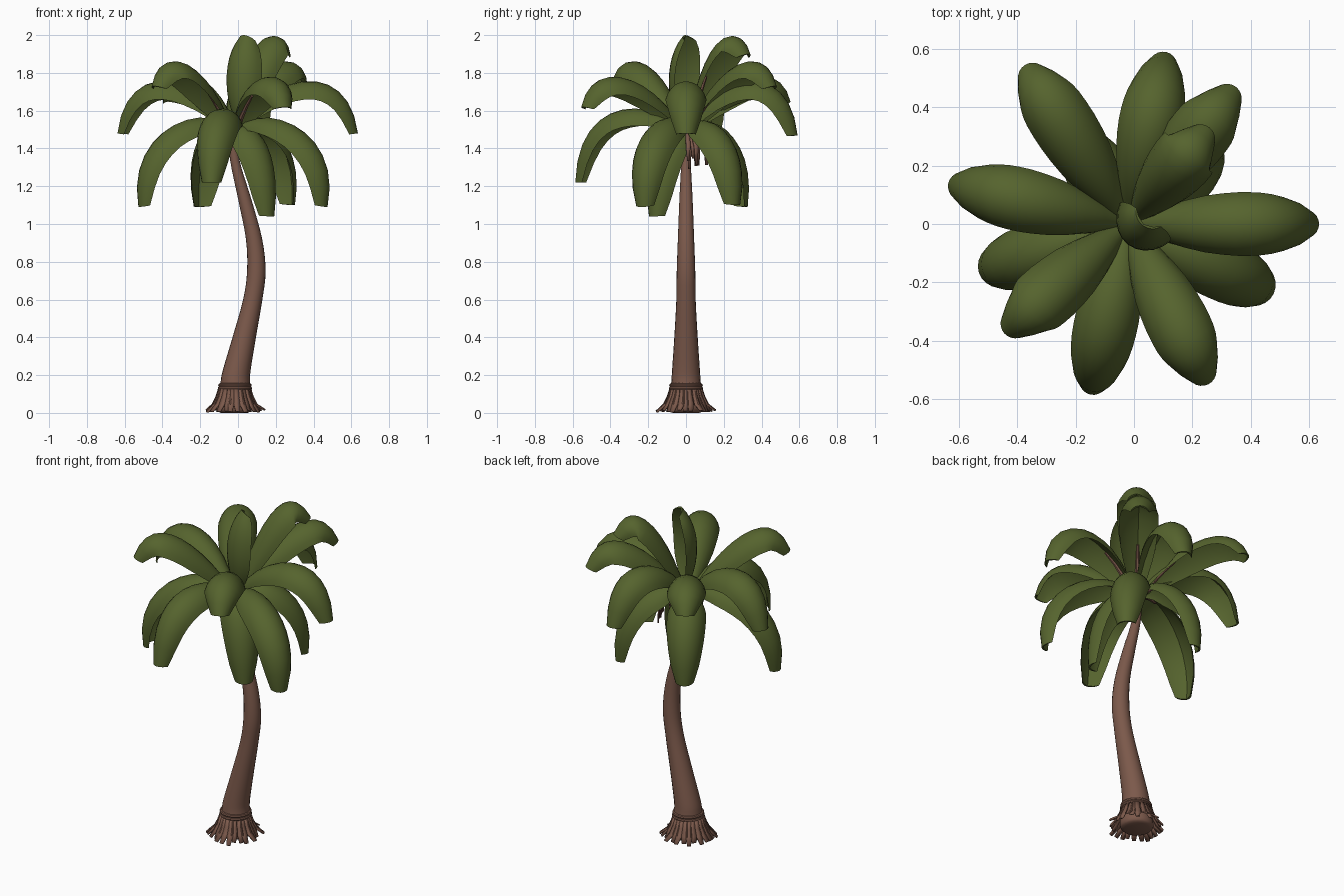
import bpy, bmesh, math, random
from mathutils import Vector

if "Cube" in bpy.data.objects:
    bpy.data.objects.remove(bpy.data.objects["Cube"])

random.seed(4)


def material(name, col):
    m = bpy.data.materials.new(name)
    m.diffuse_color = (*col, 1)
    m.use_nodes = True
    m.node_tree.nodes["Principled BSDF"].inputs["Base Color"].default_value = m.diffuse_color
    return m


GREEN = material("leaf green", (0.092, 0.126, 0.027))
BROWN = material("bark brown", (0.2, 0.1, 0.07))


def loft(name, rows, mat, closed=True, thick=0, angle=50):
    """Skin a list of equal-length point rows; closed rows are capped."""
    bm = bmesh.new()
    vs = [[bm.verts.new(p) for p in row] for row in rows]
    n = len(rows[0])
    for a, b in zip(vs, vs[1:]):
        for i in range(n if closed else n - 1):
            j = (i + 1) % n
            bm.faces.new((a[i], a[j], b[j], b[i]))
    if closed:
        bm.faces.new(vs[0])
        bm.faces.new(vs[-1])
    bmesh.ops.recalc_face_normals(bm, faces=bm.faces)
    me = bpy.data.meshes.new(name)
    bm.to_mesh(me)
    bm.free()
    for p in me.polygons:
        p.use_smooth = True
    me.set_sharp_from_angle(angle=math.radians(angle))
    me.materials.append(mat)
    ob = bpy.data.objects.new(name, me)
    bpy.context.collection.objects.link(ob)
    if thick:
        s = ob.modifiers.new("thickness", 'SOLIDIFY')
        s.thickness = thick
        s.offset = 0
    return ob


def ring(c, r, sides, u=Vector((1, 0, 0)), v=Vector((0, 1, 0))):
    return [c + u * r * math.cos(k * math.tau / sides) + v * r * math.sin(k * math.tau / sides)
            for k in range(sides)]


def smooth_path(pts, steps):
    """Catmull-Rom through points."""
    p = [pts[0]] + pts + [pts[-1]]
    out = []
    for i in range(1, len(p) - 2):
        a, b, c, d = p[i - 1:i + 3]
        for s in range(steps):
            t = s / steps
            out.append(0.5 * (2 * b + (c - a) * t + (2 * a - 5 * b + 4 * c - d) * t * t
                              + (3 * b - a - 3 * c + d) * t ** 3))
    return out + [pts[-1]]


# Trunk: x, z, radius along the S-bend
bend = [(-0.02, 0.0, 0.07), (-0.02, 0.025, 0.094), (-0.015, 0.15, 0.079), (-0.008, 0.22, 0.074),
        (0.033, 0.4, 0.062), (0.078, 0.6, 0.051), (0.097, 0.75, 0.049), (0.085, 0.92, 0.043),
        (0.036, 1.13, 0.035), (-0.017, 1.34, 0.025), (-0.03, 1.52, 0.026)]
path = smooth_path([Vector(p) for p in bend], 4)
loft("trunk", [ring(Vector((p.x, 0, p.y)), p.z, 20) for p in path], BROWN)

# Binding rings above the skirt
for i, (z, r) in enumerate([(0.13, 0.081), (0.147, 0.079)]):
    bpy.ops.mesh.primitive_torus_add(location=(-0.016, 0, z), major_radius=r, minor_radius=0.01,
                                     major_segments=24, minor_segments=8)
    ob = bpy.context.object
    ob.name = f"binding_ring_{i + 1}"
    ob.data.materials.append(BROWN)
    bpy.ops.object.shade_smooth_by_angle()


def strip(name, pts, widths, side, thick):
    """Flat hanging ribbon."""
    rows = [[p - side * w, p + side * w] for p, w in zip(pts, widths)]
    loft(name, rows, BROWN, closed=False, thick=thick, angle=30)


# Ragged fibre skirt at the foot
base = Vector((-0.018, 0, 0))
N = 26
for i in range(N):
    a = math.tau * (i + random.uniform(-0.25, 0.25)) / N
    out = Vector((math.cos(a), math.sin(a), 0))
    side = Vector((-out.y, out.x, 0))
    reach = random.uniform(0.13, 0.168)
    foot = random.uniform(0.004, 0.016)
    prof = [(0.083, 0.13), (0.097, 0.085), (0.117, 0.045), (reach, foot)]
    strip(f"skirt_fibre_{i + 1}", [base + out * r + Vector((0, 0, z)) for r, z in prof],
          [0.011, 0.014, 0.017, 0.011], side, 0.008)

# Fronds: tip x, y, z; heights and reaches of the two arch control points; width scale
CROWN = Vector((-0.02, 0, 1.51))
fronds = [
    (0.635, 0.00, 1.48, 1.83, 1.86, 0.35, 0.93, 1.0),     # spreading tier
    (-0.637, 0.14, 1.48, 1.83, 1.86, 0.35, 0.93, 1.0),
    (0.11, 0.59, 1.47, 1.83, 1.86, 0.35, 0.93, 1.0),
    (-0.15, -0.585, 1.22, 1.68, 1.67, 0.35, 0.98, 1.0),
    (0.255, -0.55, 1.62, 1.78, 1.90, 0.35, 0.87, 1.0),    # raised tier
    (-0.375, 0.545, 1.65, 1.78, 1.90, 0.35, 0.87, 1.0),
    (-0.445, -0.375, 1.73, 1.80, 2.01, 0.35, 0.82, 1.0),
    (0.35, 0.47, 1.73, 1.80, 2.01, 0.35, 0.82, 1.0),
    (0.26, 0.33, 1.90, 1.90, 2.14, 0.3, 0.72, 1.0),
    (0.01, 0.04, 2.00, 1.68, 1.88, -1.1, -1.1, 1.0),      # upright spear
    (0.47, -0.235, 1.09, 1.66, 1.49, 0.35, 1.15, 1.0),    # drooping tier
    (-0.525, -0.165, 1.09, 1.66, 1.49, 0.35, 1.13, 1.0),
    (-0.21, 0.32, 1.09, 1.62, 1.47, 0.35, 1.12, 1.0),
    (0.18, -0.18, 1.04, 1.57, 1.43, 0.35, 1.12, 1.0),
    (0.29, 0.27, 1.10, 1.63, 1.47, 0.35, 1.12, 1.0),
]
WIDTH = [0.03, 0.058, 0.081, 0.097, 0.105, 0.109, 0.109, 0.107, 0.102, 0.093, 0.079, 0.052]
# half of the top arc (across, drop), then the creased underside
ARC = [(math.sin(math.radians(15 * q)) / 0.966, 1.2 * (1 - math.cos(math.radians(15 * q))))
       for q in range(-5, 6)]
SECTION = ARC + [(0.6, 0.44), (0.0, 0.13), (-0.6, 0.44)]

for i, (tx, ty, tz, z1, z2, r1, r2, scale) in enumerate(fronds):
    flat = Vector((tx - CROWN.x, ty - CROWN.y, 0))
    R = flat.length
    out = flat.normalized()
    side = Vector((-out.y, out.x, 0))
    up = Vector((0, 0, 1))
    P = [CROWN + out * 0.02, CROWN + out * R * r1 + up * (z1 - 1.51),
         CROWN + out * R * r2 + up * (z2 - 1.51), Vector((tx, ty, tz))]
    if r1 < 0:  # the spear stands slightly forward of the crown
        P = [p + Vector((0.02, -0.045, 0)) for p in P]
    blade, stem = [], []
    n = len(WIDTH)
    for k, w in enumerate(WIDTH):
        t = k / (n - 1)
        s = 1 - t
        c = P[0] * s ** 3 + P[1] * 3 * s * s * t + P[2] * 3 * s * t * t + P[3] * t ** 3
        tan = ((P[1] - P[0]) * s * s + (P[2] - P[1]) * 2 * s * t + (P[3] - P[2]) * t * t).normalized()
        nor = tan.cross(side).normalized()
        hw = w * scale
        blade.append([c + side * hw * x - nor * hw * d for x, d in SECTION])
        if k < 4:
            stem.append(ring(c - nor * 0.018, 0.016 - 0.003 * k, 6, side, nor))
    loft(f"frond_{i + 1}", blade, GREEN, angle=40)
    loft(f"frond_stem_{i + 1}", stem, BROWN)

# Dry fibres hanging beside the crown
for i in range(9):
    a = math.radians(4 + 5 * i)
    out = Vector((math.cos(a), math.sin(a), 0))
    side = Vector((-out.y, out.x, 0))
    drop = random.uniform(1.29, 1.35)
    far = random.uniform(0.09, 0.17)
    prof = [(0.02, 1.51), (far * 0.7, 1.48), (far, 1.41), (far * 1.03, drop)]
    strip(f"crown_fibre_{i + 1}", [Vector((-0.02, 0, z)) + out * r for r, z in prof],
          [0.01, 0.012, 0.012, 0.006], side, 0.008)
